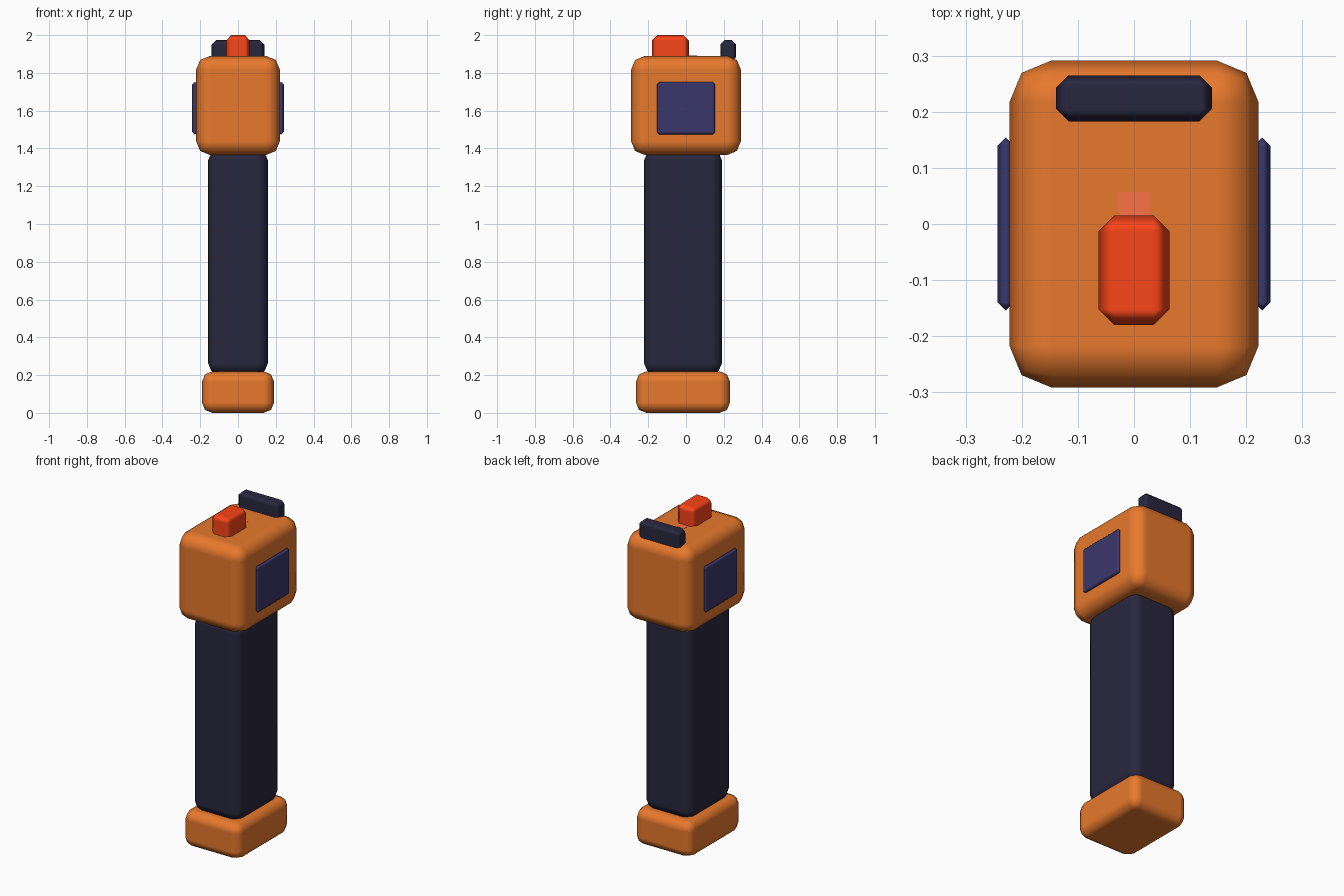
import bpy

if "Cube" in bpy.data.objects:
    bpy.data.objects.remove(bpy.data.objects["Cube"])


def material(name, rgb):
    m = bpy.data.materials.new(name)
    m.diffuse_color = (*rgb, 1)
    m.use_nodes = True
    m.node_tree.nodes["Principled BSDF"].inputs["Base Color"].default_value = m.diffuse_color
    return m


ORANGE = material("orange", (0.80, 0.19, 0.026))
DARK = material("dark_grip", (0.022, 0.020, 0.048))
BLUE = material("blue_panel", (0.042, 0.039, 0.150))
RED = material("red_button", (0.95, 0.058, 0.009))
PINK = material("pink_plate", (0.95, 0.17, 0.06))


def block(name, x, y, z, bevel, segments, mat):
    """Bevelled box from its (min, max) extents on each axis."""
    spans = (x, y, z)
    bpy.ops.mesh.primitive_cube_add(size=1, location=[(a + b) / 2 for a, b in spans])
    o = bpy.context.object
    o.name = name
    o.scale = [b - a for a, b in spans]
    bpy.ops.object.transform_apply(location=False, rotation=False, scale=True)
    o.data.materials.append(mat)
    if bevel:
        bpy.ops.object.shade_smooth()
        m = o.modifiers.new("Bevel", 'BEVEL')
        m.width = bevel
        m.segments = segments
        m.harden_normals = True
    return o


# Body: foot, handle and head
block("base", (-0.191, 0.191), (-0.265, 0.233), (0, 0.22), 0.055, 2, ORANGE)
block("handle", (-0.158, 0.158), (-0.222, 0.19), (0.205, 1.395), 0.058, 2, DARK)
block("head", (-0.222, 0.222), (-0.291, 0.291), (1.365, 1.89), 0.074, 2, ORANGE)

# Side panels, mirrored
for side, s in (("left", -1), ("right", 1)):
    x = sorted((s * 0.214, s * 0.243))
    block(side + "_panel", x, (-0.154, 0.154), (1.473, 1.753), 0.0143, 1, BLUE)

# Top details
block("top_button", (-0.063, 0.063), (-0.18, 0.015), (1.85, 2.0), 0.028, 1, RED)
block("button_plate", (-0.028, 0.028), (-0.06, 0.057), (1.87, 1.891), 0, 1, PINK)
block("rear_bar", (-0.139, 0.139), (0.183, 0.265), (1.86, 1.973), 0.022, 1, DARK)
